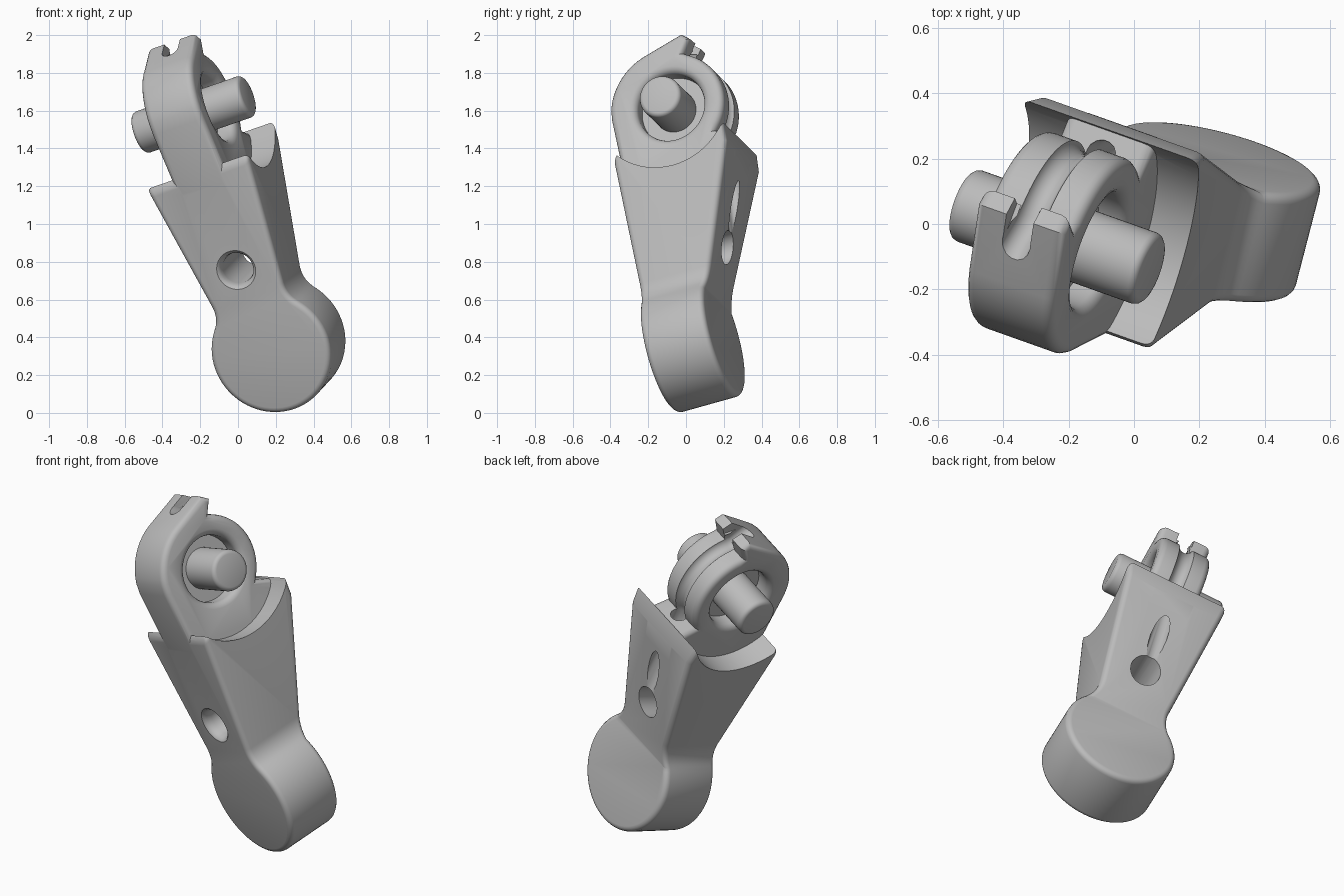
import bpy, bmesh, math
from mathutils import Matrix, Vector

if "Cube" in bpy.data.objects:
    bpy.data.objects.remove(bpy.data.objects["Cube"], do_unlink=True)

# Local frame of the tilted part: u across, n to the back, w along the arm
u = Vector((0.895, -0.318, 0.31)).normalized()
n = Vector((0.241, 0.935, 0.261))
n = (n - u * n.dot(u)).normalized()
w = u.cross(n)
FRAME = Matrix.Translation((-0.235, -0.04, 1.58)) @ Matrix((u, n, w)).transposed().to_4x4()

grey = bpy.data.materials.new("plain grey")
grey.use_nodes = True
grey.diffuse_color = (0.5, 0.5, 0.5, 1)
grey.node_tree.nodes["Principled BSDF"].inputs["Base Color"].default_value = (0.5, 0.5, 0.5, 1)


def arc(cx, cy, r, start, end, steps):
    angles = [math.radians(start + (end - start) * i / steps) for i in range(steps + 1)]
    return [(cx + r * math.cos(t), cy + r * math.sin(t)) for t in angles]


def finish(name, bm):
    bmesh.ops.recalc_face_normals(bm, faces=bm.faces)
    mesh = bpy.data.meshes.new(name)
    bm.to_mesh(mesh)
    bm.free()
    mesh.materials.append(grey)
    obj = bpy.data.objects.new(name, mesh)
    bpy.context.collection.objects.link(obj)
    return obj


def prism(name, points, along, low, high, round_caps=0):
    """Extrude a closed outline along u ('u') or n ('n')."""
    bm = bmesh.new()
    place = (lambda p, d: (d, p[0], p[1])) if along == "u" else (lambda p, d: (p[0], d, p[1]))
    rings = [[bm.verts.new(place(p, d)) for p in points] for d in (low, high)]
    caps = [bm.faces.new(r) for r in rings]
    for i in range(len(points)):
        j = (i + 1) % len(points)
        bm.faces.new((rings[0][i], rings[0][j], rings[1][j], rings[1][i]))
    bmesh.ops.recalc_face_normals(bm, faces=bm.faces)
    if round_caps:
        edges = list({e for f in caps for e in f.edges})
        bmesh.ops.bevel(bm, geom=edges, offset=round_caps, segments=4, profile=0.5, affect="EDGES")
    return finish(name, bm)


def lathe(name, profile, along, c=0.0, sides=64):
    """Turn (distance along axis, radius) pairs about u or n."""
    bm = bmesh.new()
    rings = []
    for d, r in profile:
        ring = []
        for p, q in arc(0, c, r, 0, 360, sides)[:-1]:
            ring.append(bm.verts.new((d, p, q) if along == "u" else (p, d, q)))
        rings.append(ring)
    for r0, r1 in zip(rings, rings[1:]):
        for i in range(sides):
            j = (i + 1) % sides
            bm.faces.new((r0[i], r0[j], r1[j], r1[i]))
    bm.faces.new(rings[0])
    bm.faces.new(rings[-1])
    return finish(name, bm)


def apply(obj, kind, **settings):
    mod = obj.modifiers.new(kind, kind)
    for key, value in settings.items():
        setattr(mod, key, value)
    bpy.context.view_layer.objects.active = obj
    bpy.ops.object.modifier_apply(modifier=mod.name)


def combine(obj, other, operation):
    apply(obj, "BOOLEAN", operation=operation, solver="EXACT", object=other)
    bpy.data.objects.remove(other, do_unlink=True)


# Arm: front outline (tapered arm, neck fillet, round foot) crossed with a wedge
FOOT = -1.295
FRONT = -0.318
half = [(0.316, -0.1)]
half += arc(0.359, -0.98, 0.15, 173, 221.3, 8)
half += arc(0, FOOT, 0.327, 41.3, -90, 28)[1:]
outline = half + [(-a, c) for a, c in reversed(half[:-1])]
arm = prism("arm", outline, "n", FRONT, 0.6)
wedge = prism("wedge", [(-0.5, -1.8), (-0.5, -0.447), (-0.1, -0.047), (0.31, -0.047), (0.31, -0.33),
                        (0.04, -1.09), (0.04, -1.8)], "u", -1, 1)
combine(arm, wedge, "INTERSECT")
apply(arm, "BEVEL", width=0.03, segments=4, limit_method="ANGLE",
      angle_limit=math.radians(40), use_clamp_overlap=False)
combine(arm, lathe("socket", [(-1, 0.387), (1, 0.387)], "u"), "DIFFERENCE")

# Hub: rounded eye with a hooked lip, running down into the arm
hub_outline = [(-0.3, -0.6), (-0.319, -0.33), (-0.332, 0.02)]
hub_outline += arc(0, 0, 0.335, 166, 108, 10)
hub_outline += [(0.125, 0.385), (0.17, 0.345), (0.12, 0.275)]
hub_outline += arc(0, 0, 0.297, 62, -42, 22)
hub_outline += [(0.308, -0.24), (0.308, -0.34), (0.23, -0.55), (0.1, -0.6)]
hub = prism("hub", hub_outline, "u", -0.15, 0.15, 0.035)
combine(arm, hub, "UNION")

# Recesses on both sides of the eye
for s in (-1, 1):
    flare = [(0.05, 0.185), (0.115, 0.185), (0.13, 0.19), (0.143, 0.203), (0.152, 0.225), (0.25, 0.225)]
    combine(arm, lathe("recess", [(s * d, r) for d, r in flare], "u"), "DIFFERENCE")

# Cord groove: down through the lip, around the eye and out through the back
path = [(0, 0.5), (0.005, 0.385), (0.06, 0.345)]
path += arc(0, 0, 0.312, 72, -42, 24) + [(0.222, -0.29), (0.208, -0.85)]
curve = bpy.data.curves.new("groove", "CURVE")
curve.dimensions = "3D"
curve.bevel_depth = 0.047
curve.bevel_resolution = 5
curve.use_fill_caps = True
spline = curve.splines.new("POLY")
spline.points.add(len(path) - 1)
for point, (b, c) in zip(spline.points, path):
    point.co = (0, b, c, 1)
tube = bpy.data.objects.new("groove", curve)
bpy.context.collection.objects.link(tube)
bpy.context.view_layer.update()
solid = bpy.data.meshes.new_from_object(tube.evaluated_get(bpy.context.evaluated_depsgraph_get()))
bpy.data.objects.remove(tube, do_unlink=True)
bm = bmesh.new()
bm.from_mesh(solid)
bmesh.ops.remove_doubles(bm, verts=bm.verts, dist=0.0005)
combine(arm, finish("groove", bm), "DIFFERENCE")
slot = prism("slot", [(0, 0.385), (0, 0.49), (0.22, 0.49), (0.22, 0.29), (0.07, 0.34)], "u", -0.046, 0.046)
combine(arm, slot, "DIFFERENCE")

# Cross hole through the arm, with a softened front rim
rim = [(-0.4, 0.108), (-0.319, 0.108), (-0.312, 0.098), (-0.297, 0.089), (-0.27, 0.084), (0.5, 0.088)]
combine(arm, lathe("cross_hole", rim, "n", -0.81, 40), "DIFFERENCE")

# Pivot pin with rounded ends
tip = [(0.32, 0.092), (0.317, 0.102), (0.309, 0.111), (0.297, 0.115)]
pin = lathe("pivot_pin", [(-d, r) for d, r in tip] + tip[::-1], "u", 0, 48)

# Tilt into place and shade
for obj in (arm, pin):
    obj.data.transform(FRAME)
    bpy.ops.object.select_all(action="DESELECT")
    obj.select_set(True)
    bpy.context.view_layer.objects.active = obj
    bpy.ops.object.shade_smooth_by_angle(angle=math.radians(32))
